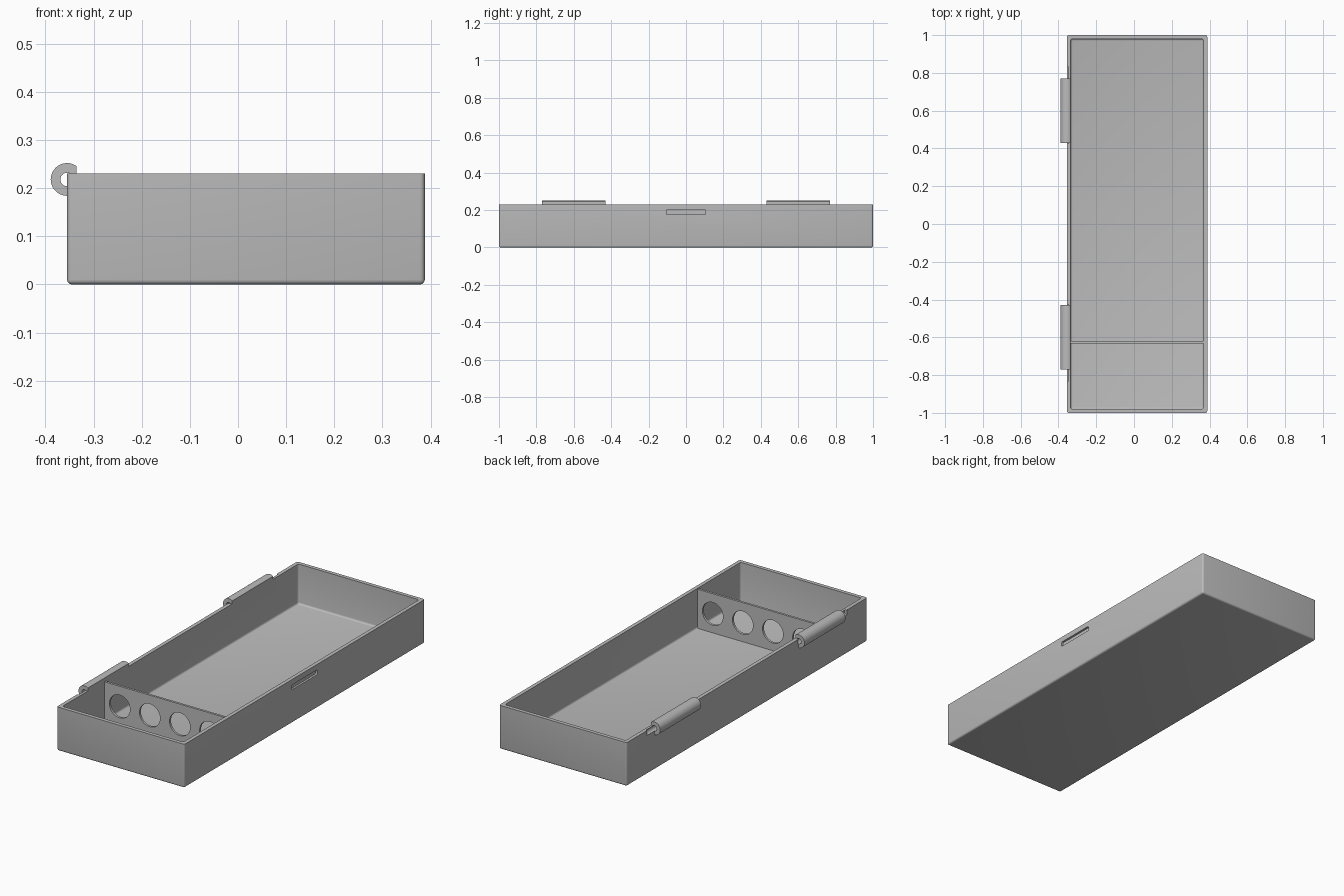
import bpy, bmesh, math
from mathutils import Matrix, Vector

cube = bpy.data.objects.get("Cube")
if cube:
    bpy.data.objects.remove(cube, do_unlink=True)

grey = bpy.data.materials.new("plain grey")
grey.use_nodes = True
colour = (0.5, 0.5, 0.5, 1)
grey.diffuse_color = colour
grey.node_tree.nodes["Principled BSDF"].inputs["Base Color"].default_value = colour

WALL_X, RIGHT_X, HEIGHT = -0.355, 0.388, 0.23
INNER_L, INNER_R = -0.335, 0.368
PIN_X, PIN_Z = -0.355, 0.218


def finish(bm, name):
    mesh = bpy.data.meshes.new(name)
    bm.to_mesh(mesh)
    bm.free()
    ob = bpy.data.objects.new(name, mesh)
    bpy.context.collection.objects.link(ob)
    mesh.materials.append(grey)
    return ob


def box(name, lo, hi, radius=0, pick=None):
    """Box between two corners, rounding the edges chosen by pick."""
    lo, hi = Vector(lo), Vector(hi)
    bm = bmesh.new()
    bmesh.ops.create_cube(bm, size=1)
    for v in bm.verts:
        v.co = (lo + hi) / 2 + Matrix.Diagonal(hi - lo) @ v.co
    if radius:
        edges = [e for e in bm.edges if pick(e)]
        bmesh.ops.bevel(bm, geom=edges, offset=radius, segments=4,
                        profile=0.5, affect='EDGES')
    return finish(bm, name)


def rod(name, x, z, radius, y0, y1, sides=48):
    """Cylinder running along y."""
    bm = bmesh.new()
    place = Matrix.Translation((x, (y0 + y1) / 2, z)) @ Matrix.Rotation(math.pi / 2, 4, 'X')
    bmesh.ops.create_cone(bm, cap_ends=True, segments=sides, radius1=radius,
                          radius2=radius, depth=abs(y1 - y0), matrix=place)
    return finish(bm, name)


def combine(target, other, operation='DIFFERENCE'):
    """Boolean two objects, bake the result and drop the second one."""
    mod = target.modifiers.new("cut", 'BOOLEAN')
    mod.object, mod.operation, mod.solver = other, operation, 'EXACT'
    bpy.context.view_layer.update()
    graph = bpy.context.evaluated_depsgraph_get()
    baked = bpy.data.meshes.new_from_object(target.evaluated_get(graph))
    target.modifiers.clear()
    target.data = baked
    bpy.data.objects.remove(other, do_unlink=True)


def below_rim(edge):
    return not all(v.co.z > HEIGHT - 0.01 for v in edge.verts)


# Open tray with softened outer and inner corners
tray = box("tray", (WALL_X, -1, 0), (RIGHT_X, 1, HEIGHT), 0.01, below_rim)
combine(tray, box("cavity", (INNER_L, -0.98, 0.02), (INNER_R, 0.98, HEIGHT + 0.05),
                  0.01, below_rim))

# Latch recess in the right-hand long wall
combine(tray, box("latch_recess", (RIGHT_X - 0.011, -0.105, 0.176),
                  (RIGHT_X + 0.02, 0.105, 0.201), 0.006,
                  lambda e: abs(e.verts[0].co.x - e.verts[1].co.x) > 0.01))

# Hinge barrels flush with the inner wall, each with a pin bore running past its outer end
for side, label in ((1, "back"), (-1, "front")):
    near, far = side * 0.43, side * 0.77
    barrel = rod(label + "_hinge", PIN_X, PIN_Z, 0.034, near, far)
    combine(barrel, box("trim", (INNER_L, -1, 0), (0, 1, 0.5)))
    combine(tray, barrel, 'UNION')
    combine(tray, rod("bore", PIN_X, PIN_Z, 0.014, side * 0.425, side * 0.83, 32))

# Cross divider with four round holes
divider = box("divider", (INNER_L - 0.005, -0.632, 0.015), (INNER_R + 0.005, -0.62, 0.226))
middle = (INNER_L + INNER_R) / 2
for i in range(4):
    combine(divider, rod("hole", middle + (i - 1.5) * 0.175, 0.12, 0.06, -0.7, -0.55))

for ob in (tray, divider):
    bpy.ops.object.select_all(action='DESELECT')
    ob.select_set(True)
    bpy.context.view_layer.objects.active = ob
    bpy.ops.object.shade_smooth_by_angle(angle=math.radians(35))
